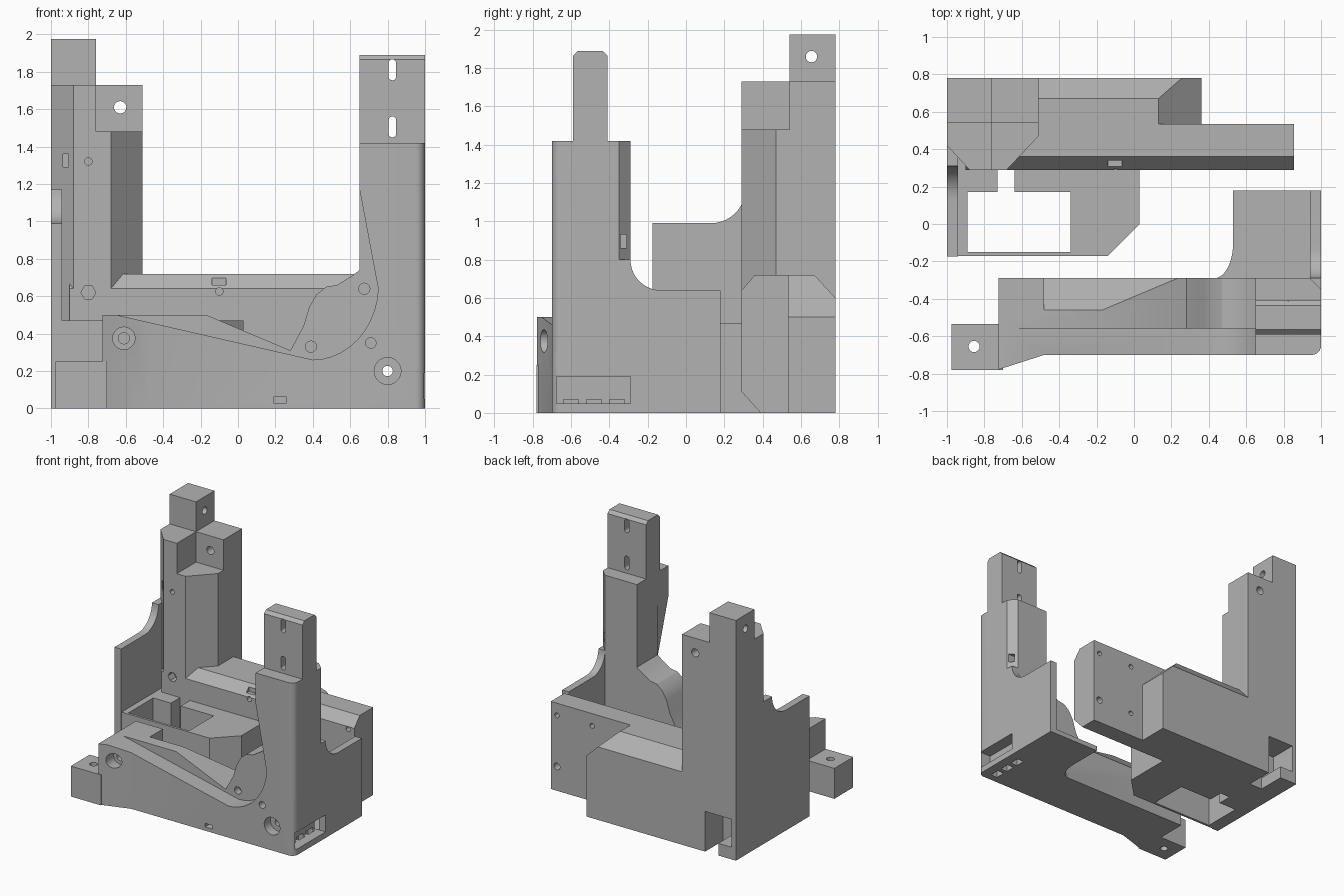
import bpy, bmesh, math

cube = bpy.data.objects.get("Cube")
if cube:
    bpy.data.objects.remove(cube, do_unlink=True)

grey = bpy.data.materials.new("plain_grey")
grey.use_nodes = True
GREY = (0.45, 0.45, 0.45, 1)
grey.diffuse_color = GREY
grey.node_tree.nodes["Principled BSDF"].inputs["Base Color"].default_value = GREY


def prism(name, axis, pts, lo, hi):
    """Extrude a 2D outline along an axis; x uses (y,z), y uses (x,z), z uses (x,y)."""
    place = {"x": lambda a, b, c: (c, a, b),
             "y": lambda a, b, c: (a, c, b),
             "z": lambda a, b, c: (a, b, c)}[axis]
    bm = bmesh.new()
    rings = [[bm.verts.new(place(a, b, c)) for a, b in pts] for c in (lo, hi)]
    n = len(pts)
    for ring in rings:
        bm.faces.new(ring)
    for i in range(n):
        j = (i + 1) % n
        bm.faces.new((rings[0][i], rings[0][j], rings[1][j], rings[1][i]))
    bmesh.ops.recalc_face_normals(bm, faces=bm.faces[:])
    mesh = bpy.data.meshes.new(name)
    bm.to_mesh(mesh)
    bm.free()
    mesh.materials.append(grey)
    obj = bpy.data.objects.new(name, mesh)
    bpy.context.collection.objects.link(obj)
    return obj


def box(name, x, y, z):
    return prism(name, "z", [(x[0], y[0]), (x[1], y[0]), (x[1], y[1]), (x[0], y[1])], *z)


def arc(cx, cy, rx, ry, start, end, n=10):
    angles = [math.radians(start + (end - start) * i / n) for i in range(n + 1)]
    return [(cx + rx * math.cos(t), cy + ry * math.sin(t)) for t in angles]


def disc(cx, cy, r, n=20):
    return arc(cx, cy, r, r, 0, 360 - 360 / n, n - 1)


def combine(body, other, operation):
    mod = body.modifiers.new("combine", "BOOLEAN")
    mod.operation = operation
    mod.solver = "EXACT"
    mod.object = other
    bpy.context.view_layer.objects.active = body
    bpy.ops.object.modifier_apply(modifier=mod.name)
    bpy.data.objects.remove(other, do_unlink=True)


def add(body, *parts):
    for part in parts:
        combine(body, part, "UNION")


def cut(body, *parts):
    for part in parts:
        combine(body, part, "DIFFERENCE")


def drill(body, axis, holes, lo, hi, n=20):
    for a, b, r in holes:
        cut(body, prism("drill", axis, disc(a, b, r, n), lo, hi))


# ---- Rear bracket: stepped column
rear = prism("rear_bracket", "z", [(-1, .78), (-1, .42), (-.88, .29), (-.68, .29),
                                  (-.51, .47), (-.51, .78)], 0, 1.975)
cut(rear,
    box("step_front", (-1.1, -.4), (.2, .54), (1.73, 2.1)),
    box("step_side", (-.76, -.4), (.2, .9), (1.73, 2.1)),
    box("step_corner", (-.76, -.4), (.2, .54), (1.48, 2.1)))

# Rear bracket: long beam with chamfered edges and a ramped back block
back_block = prism("back_block", "x", [(.5, 0), (.78, 0), (.78, .6), (.67, .72), (.5, .72)], -.95, .36)
cut(back_block, prism("ramp", "y", [(.13, .72), (.36, .5), (.6, .5), (.6, .9), (.13, .9)], .4, .9))
beam = prism("beam", "x", [(.39, 0), (.535, 0), (.535, .72), (.36, .72), (.29, .64), (.29, .11)], -.9, .855)
add(rear, back_block, beam)

# Rear bracket: low platform with a through opening, and the thin side web
platform = prism("platform", "z", [(-1, -.17), (-.14, -.17), (.03, 0), (.03, .4), (-.9, .45), (-1, .45)], 0, .47)
cut(platform,
    box("opening", (-.89, -.34), (-.15, .17), (-.1, .6)),
    box("opening_slot", (-.73, -.64), (.1, .29), (-.1, .6)))
web = prism("web", "x", [(.5, 0), (-.175, 0), (-.175, .99)] + arc(.13, 1.17, .18, .18, -90, 0)
            + [(.42, 1.17), (.5, 1.17)], -1, -.94)
add(rear, platform, web)

# Rear bracket: connector notch, holes and small slots
cut(rear,
    box("connector_notch", (-.96, -.72), (.55, .9), (.1, .33)),
    box("connector_mouth", (-.84, -.72), (.55, .9), (-.1, .2)),
    box("side_slot", (-.935, -.905), (.2, .4), (1.29, 1.36)),
    box("beam_slot", (-.14, -.065), (.2, .34), (.66, .71)))
drill(rear, "y", [(-.63, 1.61, .033)], .2, .9)
drill(rear, "x", [(.655, 1.86, .03)], -1.1, -.7)
drill(rear, "y", [(-.8, 1.32, .02), (-.1, .625, .02)], .2, .4)
drill(rear, "y", [(-.8, .62, .04)], .2, .36, 6)
drill(rear, "y", [(.8, .2, .028), (.8, .62, .02), (.48, .62, .02), (.48, .2, .02)], .2, .7)

# ---- Front bracket: lower front layer, with the slanted pad at its end
sweep = arc(.4, .66, .35, .4, -90, -3, 10)
front = prism("front_bracket", "y", [(-.725, 0), (1, 0), (1, 1.42), (.65, 1.42), (.65, 1.17)]
              + sweep[::-1] + [(-.65, .5), (-.725, .5)], -.78, -.56)
cut(front, prism("front_trim", "z", [(-.73, -.78), (-.48, -.70)] + arc(.95, -.65, .05, .05, -90, 0, 6)
                 + [(1.1, -.65), (1.1, -.9), (-.73, -.9)], -.1, 1.6))

# Front bracket: taller rear layer with the swept arm
core = prism("core", "y", [(-.725, 0), (1, 0), (1, 1.42), (.65, 1.42), (.65, .74), (.61, .71),
                           (.53, .66), (.47, .65), (.42, .61), (.38, .54), (.35, .44), (.28, .31),
                           (-.17, .5), (-.725, .5)], -.56, -.29)
cut(core,
    prism("back_chamfer", "x", [(-.46, .5), (-.29, .33), (-.2, .33), (-.2, .6), (-.46, .6)], -.48, .26),
    prism("column_chamfer", "z", [(.94, -.29), (1, -.35), (1.1, -.35), (1.1, -.2), (.94, -.2)], .8, 1.5))
add(front, core)

# Front bracket: top tongue, foot, side web and thin floor
tongue = prism("tongue", "x", [(-.59, 1.3), (-.59, 1.865), (-.565, 1.89), (-.435, 1.89),
                               (-.41, 1.865), (-.41, 1.3)], .65, 1)
foot = box("foot", (-.975, -.7), (-.78, -.535), (0, .25))
side_web = prism("side_web", "x", [(-.36, 0), (-.36, .8)] + arc(-.13, .8, .16, .16, 180, 270)
                 + [(.18, .64), (.18, 0)], .94, 1)
floor = prism("floor", "z", [(.43, -.32)] + arc(.43, -.1, .1, .19, -90, 0)
              + [(.53, .18), (1, .18), (1, -.32)], 0, .04)
add(front, tongue, foot, side_web, floor)

# Front bracket: long slots through the tongue
for low in (1.45, 1.755):
    outline = arc(.825, low + .09, .021, .021, 0, 180, 8) + arc(.825, low + .02, .021, .021, 180, 360, 8)
    cut(front, prism("tongue_slot", "y", outline, -.7, -.3))

# Front bracket: side recess with vents, small slots and holes
cut(front,
    box("side_recess", (.9, 1.1), (-.675, -.29), (.05, .19)),
    box("side_window", (.9, 1.1), (-.342, -.31), (.86, .93)),
    box("front_slot", (.19, .26), (-.8, -.64), (.03, .06)))
for y in (-.6, -.48, -.36):
    cut(front, box("vent", (.86, .92), (y - .04, y + .04), (-.1, .07)))
drill(front, "z", [(-.855, -.655, .03)], -.1, .4)
drill(front, "y", [(-.61, .375, .06)], -.9, -.66)
drill(front, "y", [(-.61, .375, .03)], -.9, -.2)
drill(front, "y", [(.8, .2, .072)], -.9, -.62)
drill(front, "y", [(.8, .2, .028)], -.9, -.2)
drill(front, "y", [(.71, .35, .028), (.39, .33, .03), (.675, .64, .03)], -.9, -.5)

# Smooth shading on the round parts only
for body in (rear, front):
    bpy.ops.object.select_all(action="DESELECT")
    body.select_set(True)
    bpy.context.view_layer.objects.active = body
    bpy.ops.object.shade_smooth_by_angle(angle=math.radians(25))
